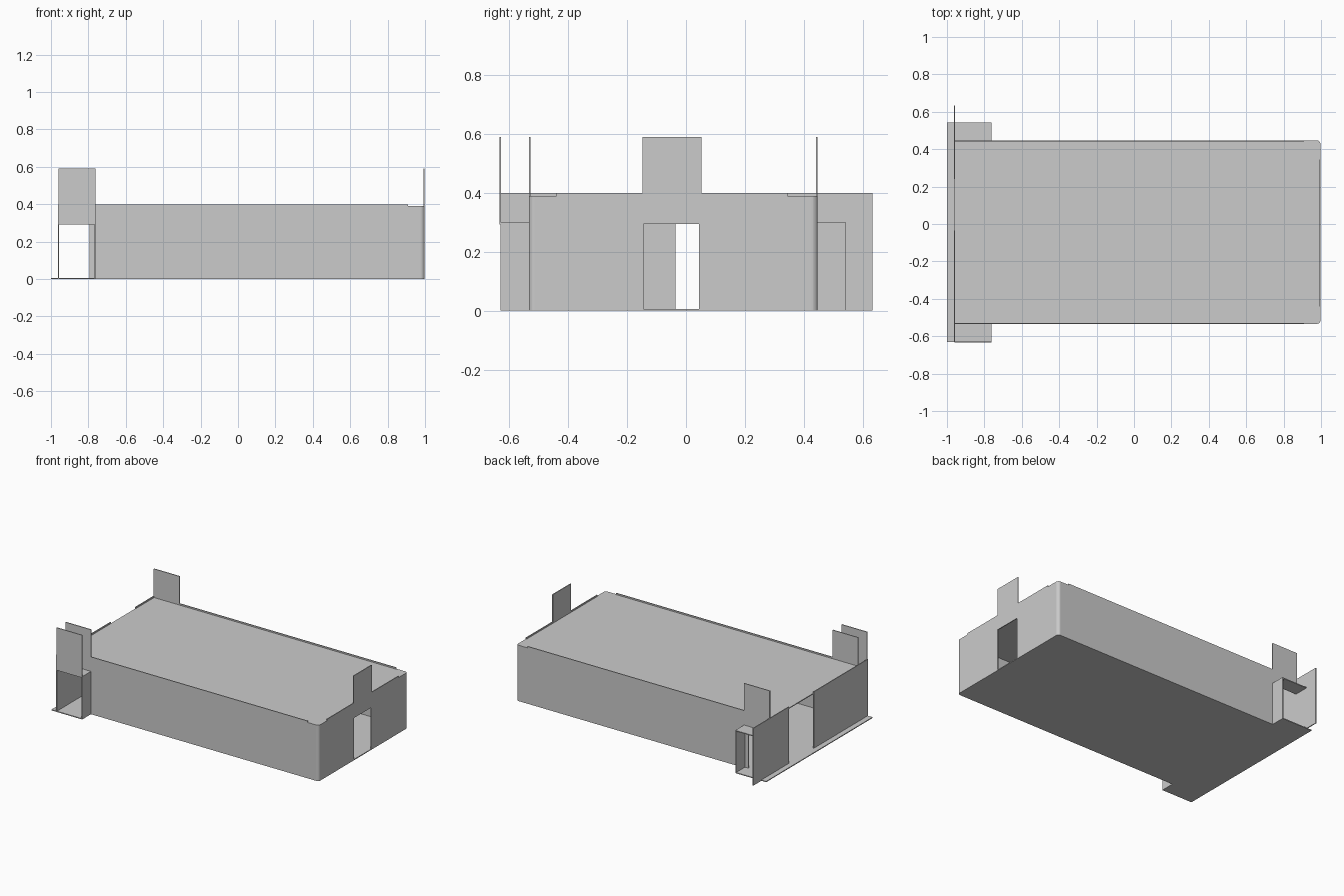
import bpy, bmesh, math

if "Cube" in bpy.data.objects:
    bpy.data.objects.remove(bpy.data.objects["Cube"])

T = 0.006  # sheet thickness


def panel(name, outline, axis, start, depth=T):
    """Extrude a 2D outline along an axis. Outline is (y,z), (x,z) or (x,y)."""
    def place(a, b):
        return {'x': (start, a, b), 'y': (a, start, b), 'z': (a, b, start)}[axis]
    bm = bmesh.new()
    face = bm.faces.new([bm.verts.new(place(a, b)) for a, b in outline])
    ext = bmesh.ops.extrude_face_region(bm, geom=[face])
    move = tuple(depth if axis == k else 0 for k in 'xyz')
    bmesh.ops.translate(bm, vec=move,
                        verts=[v for v in ext['geom'] if isinstance(v, bmesh.types.BMVert)])
    bmesh.ops.recalc_face_normals(bm, faces=bm.faces)
    mesh = bpy.data.meshes.new(name)
    bm.to_mesh(mesh)
    bm.free()
    obj = bpy.data.objects.new(name, mesh)
    bpy.context.collection.objects.link(obj)
    return obj


def rect(a0, a1, b0, b1):
    return [(a0, b0), (a1, b0), (a1, b1), (a0, b1)]


def arc(cx, cy, r, a0, a1, n=6):
    return [(cx + r * math.cos(math.radians(a0 + (a1 - a0) * i / n)),
             cy + r * math.sin(math.radians(a0 + (a1 - a0) * i / n))) for i in range(n + 1)]


X0, X1 = -0.96, 0.997        # end walls
YF, YB = -0.534, 0.447       # front and back walls
R = 0.02                     # bend radius
TAB0, TAB1 = -0.96, -0.762   # bracket extent in x
TOP, RIM, TALL, SHELF = 0.39, 0.40, 0.59, 0.293

round_front = arc(X1 - R, YF + R, R, -90, 0)
round_back = arc(X1 - R, YB - R, R, 0, 90)

# floor with side ears under the brackets
panel('floor', [(-1, -0.631)] + [(TAB1, -0.631), (TAB1, YF)] + round_front + round_back
      + [(TAB1, YB), (TAB1, 0.544), (-1, 0.544)], 'z', 0)

# top plate, set just below the rims
panel('top_plate', [(X0, YF)] + round_front + round_back + [(X0, YB)], 'z', TOP - T)

# long side walls with a raised tab and a cutout at the left end
side = [(-0.795, 0), (X1 - R, 0), (X1 - R, TOP), (0.91, TOP), (0.91, RIM), (TAB1, RIM),
        (TAB1, TALL), (TAB0, TALL), (TAB0, SHELF), (-0.795, SHELF)]
panel('front_wall', side, 'y', YF)
panel('back_wall', side, 'y', YB - T)

# right end wall with tab and slot
panel('right_wall', [
    (YF + R, 0), (-0.145, 0), (-0.145, 0.295), (0.045, 0.295), (0.045, 0), (YB - R, 0),
    (YB - R, TOP), (0.345, TOP), (0.345, RIM), (0.053, RIM), (0.053, TALL),
    (-0.147, TALL), (-0.147, RIM), (-0.44, RIM), (-0.44, TOP), (YF + R, TOP)], 'x', X1 - T)

# rounded corner bends
for label, cy, a in (('front', YF + R, -90), ('back', YB - R, 0)):
    panel(label + '_corner_bend',
          arc(X1 - R, cy, R, a, a + 90) + arc(X1 - R, cy, R - T, a + 90, a), 'z', 0, TOP)

# left end wall in two pieces with an opening between them
panel('left_wall_front', rect(-0.631, -0.035, 0, RIM), 'x', X0 - T / 2)
panel('left_wall_back', rect(0.24, 0.633, 0, RIM), 'x', X0 - T / 2)

# brackets: shelf and side plate on both sides
for label, a, b in (('front', -0.631, YF), ('back', YB, 0.544)):
    panel(label + '_bracket_shelf', rect(TAB0, TAB1, a, b), 'z', SHELF)
    panel(label + '_bracket_side', rect(a, b, 0, SHELF + T), 'x', TAB1 - T)

# outer tab on the front bracket only
panel('front_bracket_outer_tab', rect(TAB0, TAB1, SHELF, TALL), 'y', -0.634)
